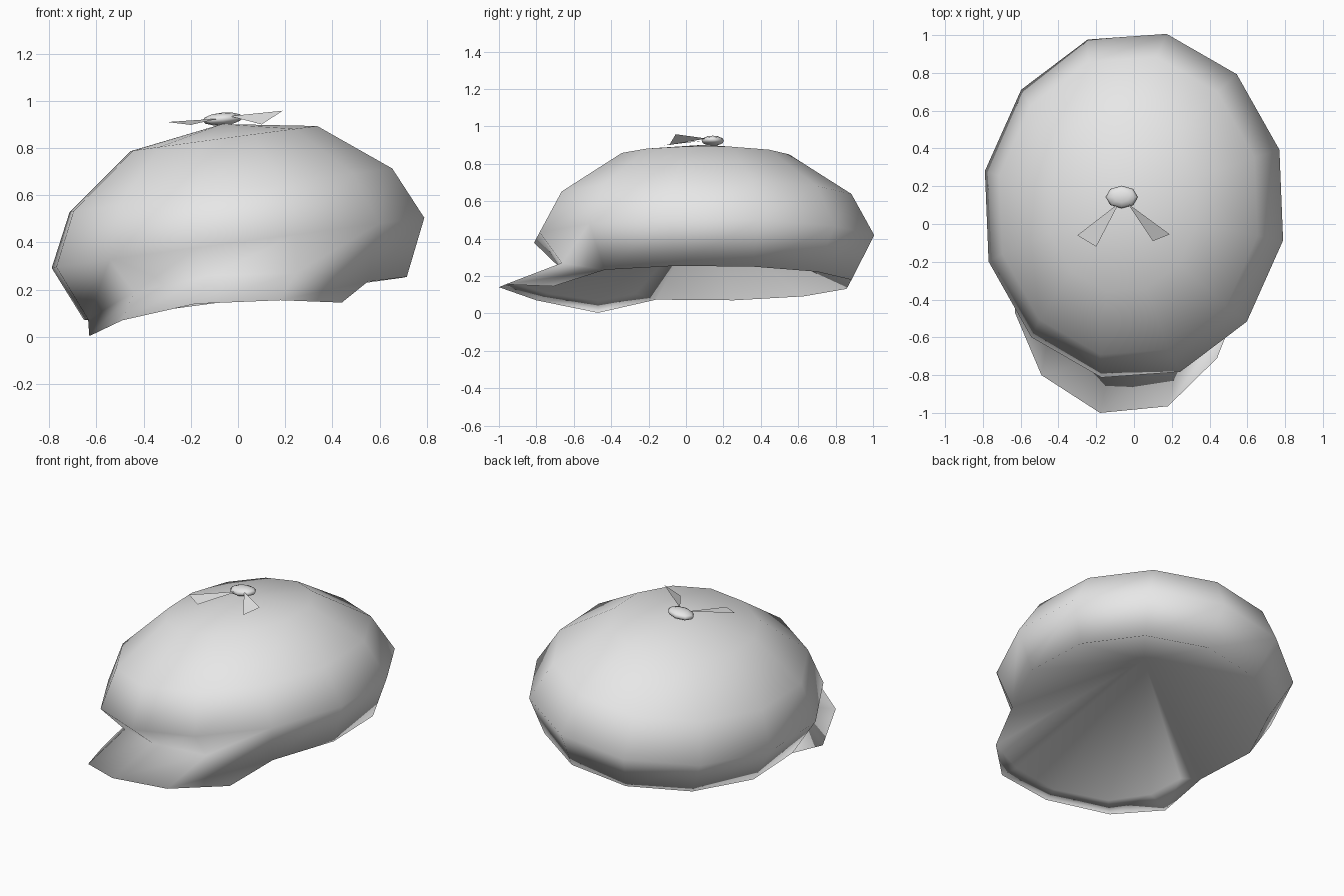
import bpy, bmesh
from math import sin, cos, radians
from mathutils import Matrix, Vector

if "Cube" in bpy.data.objects:
    bpy.data.objects.remove(bpy.data.objects["Cube"], do_unlink=True)

grey = bpy.data.materials.new("plain grey")
grey.use_nodes = True
colour = (0.8, 0.8, 0.8, 1)
grey.diffuse_color = colour
grey.node_tree.nodes["Principled BSDF"].inputs["Base Color"].default_value = colour


def finish(name, bm, smooth=True):
    for f in bm.faces:
        f.smooth = smooth
    me = bpy.data.meshes.new(name)
    bm.to_mesh(me)
    bm.free()
    me.materials.append(grey)
    ob = bpy.data.objects.new(name, me)
    bpy.context.collection.objects.link(ob)
    return ob


# The cap leans to one side and is turned and skewed slightly
skew = Matrix.Identity(4)
skew[1][0] = 0.03
lean = (Matrix.Translation((0, 0.097, 0.398)) @ skew @ Matrix.Rotation(radians(2.4), 4, 'Z')
        @ Matrix.Rotation(radians(-7.6), 4, 'Y') @ Matrix.Rotation(radians(-0.5), 4, 'X'))
SIDES = 12


def cap_ring(bm, latitude, height):
    a = radians(latitude)
    ring = []
    for i in range(SIDES):
        # starts at the right front vertex and runs round the front to the left
        t = radians(-45 + 30 * i)
        p = Vector((0.815 * sin(t) * cos(a), -0.928 * cos(t) * cos(a), height))
        ring.append(bm.verts.new(lean @ p))
    return ring


def bridge(bm, low, high, closed=True):
    n = len(low)
    for i in range(n if closed else n - 1):
        j = (i + 1) % n
        bm.faces.new((low[i], low[j], high[j], high[i]))


# Crown: rounded dome narrowing to the opening
bm = bmesh.new()
rings = [cap_ring(bm, lat, h) for lat, h in ((-30, -0.238), (0, 0), (30, 0.225), (60, 0.446))]
for low, high in zip(rings, rings[1:]):
    bridge(bm, low, high)
pole = bm.verts.new(lean @ Vector((0, 0, 0.508)))
for i in range(SIDES):
    bm.faces.new((rings[3][i], rings[3][(i + 1) % SIDES], pole))

# Raised neck over the brim
neck = rings[0][:4]
for v, z in zip(neck, (0.19, 0.26, 0.27)):
    v.co.z = z

# Brim flaring out from the front of the neck, drooping at the right corner
corner = bm.verts.new((-0.63, -0.47, 0.003))
brim = [bm.verts.new(p) for p in ((-0.49, -0.80, 0.07), (-0.18, -1.0, 0.14),
                                  (0.18, -0.965, 0.155), (0.44, -0.71, 0.145))]
bridge(bm, brim, neck, closed=False)
side = rings[0][-1]
bm.faces.new((side, corner, neck[0]))
bm.faces.new((corner, brim[0], neck[0]))

# Thickness of the brim, as a narrow ledge underneath
ledge = [bm.verts.new(p) for p in ((-0.575, -0.27, 0.105), (-0.52, -0.47, 0.068),
                                   (-0.42, -0.73, 0.105), (-0.16, -0.90, 0.155),
                                   (0.15, -0.87, 0.17))]
bridge(bm, ledge[1:], [corner] + brim[:3], closed=False)
bm.faces.new((ledge[0], ledge[1], corner))
bm.faces.new((ledge[0], corner, side))
bm.faces.new((ledge[-1], brim[3], brim[2]))

# Hollow underside rising to a point
hollow = bm.verts.new((0, 0.09, 0.52))
edge = ledge + [brim[3]] + rings[0][3:]
for i, v in enumerate(edge):
    bm.faces.new((edge[(i + 1) % len(edge)], v, hollow))
bmesh.ops.recalc_face_normals(bm, faces=bm.faces)
finish("cap", bm)

# Propeller hub
bm = bmesh.new()
bmesh.ops.create_uvsphere(bm, u_segments=8, v_segments=6, radius=1)
bm.transform(Matrix.Translation((-0.065, 0.143, 0.923)) @ Matrix.Rotation(radians(-5), 4, 'Y')
             @ Matrix.Diagonal((0.086, 0.06, 0.027, 1)))
finish("propeller_hub", bm)

# Twisted propeller blades
blades = {
    "right_blade": ((-0.08, 0.11, 0.925), (-0.30, -0.06, 0.91), (-0.20, -0.12, 0.898)),
    "left_blade": ((-0.035, 0.11, 0.935), (0.10, -0.09, 0.90), (0.19, -0.055, 0.958)),
}
for name, points in blades.items():
    bm = bmesh.new()
    bm.faces.new([bm.verts.new(p) for p in points])
    finish(name, bm, smooth=False)
